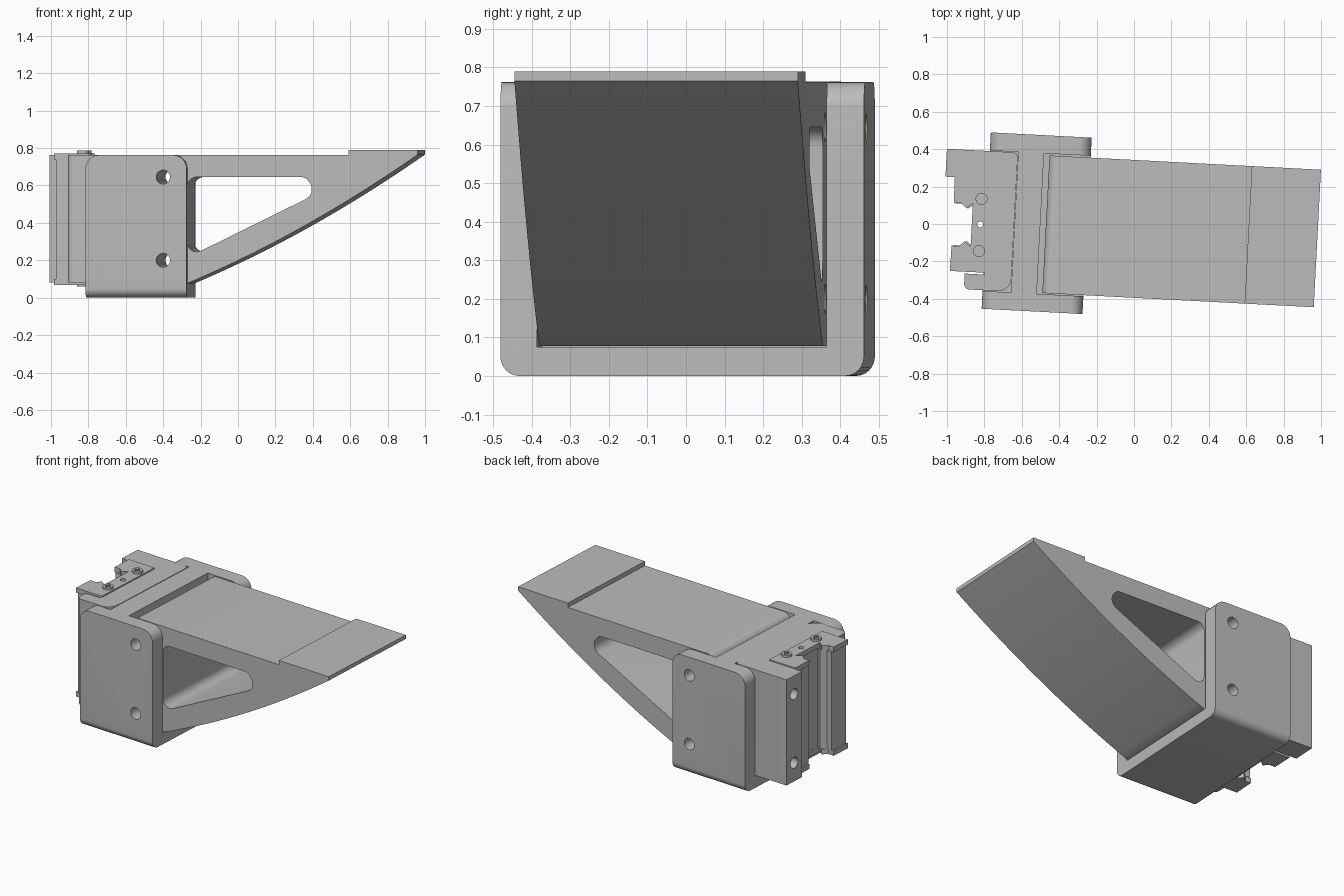
import bpy, bmesh, math
from mathutils import Vector

default = bpy.data.objects.get("Cube")
if default:
    bpy.data.objects.remove(default)

grey = bpy.data.materials.new("plain_grey")
grey.use_nodes = True
grey.diffuse_color = (0.5, 0.5, 0.5, 1)
grey.node_tree.nodes["Principled BSDF"].inputs["Base Color"].default_value = (0.5, 0.5, 0.5, 1)


def rounded(points, steps=8):
    """Outline from (a, b) or (a, b, radius) corners, with filleted corners."""
    out = []
    for i, p in enumerate(points):
        c = Vector(p[:2])
        if len(p) < 3:
            out.append(c)
            continue
        d1 = (Vector(points[i - 1][:2]) - c).normalized()
        d2 = (Vector(points[(i + 1) % len(points)][:2]) - c).normalized()
        half = d1.angle(d2) / 2
        centre = c + (d1 + d2).normalized() * p[2] / math.sin(half)
        reach = p[2] / math.tan(half)
        a, b = c + d1 * reach - centre, c + d2 * reach - centre
        sweep = a.angle(b)
        for k in range(steps + 1):
            t = k / steps
            out.append(centre + (a * math.sin((1 - t) * sweep) + b * math.sin(t * sweep)) / math.sin(sweep))
    return out


def extrude(name, outline, axis, lo, hi):
    """Prism of an outline along an axis; the outline uses the other two axes in order."""
    bm = bmesh.new()
    verts = []
    for p in outline:
        co = list(p)
        co.insert(axis, lo)
        verts.append(bm.verts.new(co))
    face = bm.faces.new(verts)
    new = bmesh.ops.extrude_face_region(bm, geom=[face])["geom"]
    shift = Vector((0, 0, 0))
    shift[axis] = hi - lo
    bmesh.ops.translate(bm, vec=shift, verts=[g for g in new if isinstance(g, bmesh.types.BMVert)])
    bmesh.ops.recalc_face_normals(bm, faces=bm.faces)
    mesh = bpy.data.meshes.new(name)
    bm.to_mesh(mesh)
    bm.free()
    mesh.materials.append(grey)
    ob = bpy.data.objects.new(name, mesh)
    bpy.context.collection.objects.link(ob)
    return ob


def rect(a0, a1, b0, b1):
    return [(a0, b0), (a1, b0), (a1, b1), (a0, b1)]


def circle(a, b, r, n=32):
    return [(a + r * math.cos(2 * math.pi * k / n), b + r * math.sin(2 * math.pi * k / n)) for k in range(n)]


def boolean(ob, tool, operation="DIFFERENCE"):
    mod = ob.modifiers.new("cut", "BOOLEAN")
    mod.operation, mod.solver, mod.object = operation, "EXACT", tool
    bpy.context.view_layer.objects.active = ob
    bpy.ops.object.modifier_apply(modifier=mod.name)
    bpy.data.objects.remove(tool)


X, Y, Z = 0, 1, 2
parts = []

# Bracket: side cheeks, floor and cross wall
bracket = extrude("bracket", rounded([(-0.495, 0, 0.05), (0.449, 0, 0.05), (0.449, 0.762), (-0.495, 0.762)]),
                  X, -0.79, -0.25)
side = rounded([(-0.79, -0.1), (-0.25, -0.1), (-0.25, 0.762, 0.07), (-0.79, 0.762, 0.07)])
boolean(bracket, extrude("cutter", side, Y, -0.6, 0.6), "INTERSECT")
for lo, hi in ((-0.9, -0.638), (-0.5, -0.1)):
    boolean(bracket, extrude("cutter", rect(-0.4, 0.352, 0.075, 0.9), X, lo, hi))
parts.append(bracket)

# Wedge arm with arched underside, raised tip and window
root, tip = Vector((-0.25, 0.077)), Vector((0.983, 0.765))
arch = []
for k in range(25):
    t = k / 24
    p = root.lerp(tip, t)
    arch.append((p.x, p.y - 0.17 * t * (1 - t)))
arm_outline = [(-0.47, 0.077)] + arch + [(0.983, 0.79), (0.613, 0.79), (0.613, 0.762), (-0.47, 0.762, 0.045)]
arm = extrude("wedge_arm", rounded(arm_outline), Y, -0.394, 0.342)
window = rounded([(-0.25, 0.225, 0.055), (-0.18, 0.24, 0.05), (0.44, 0.545, 0.07), (0.36, 0.645, 0.05),
                  (-0.25, 0.645, 0.055)])
window = rounded([(-0.25, 0.215, 0.05), (0.45, 0.56, 0.06), (0.38, 0.645, 0.05), (-0.25, 0.645, 0.05)])
boolean(arm, extrude("cutter", window, Y, -0.6, 0.6))
parts.append(arm)

# Pin holes right through cheeks and arm
for ob in (bracket, arm):
    for z in (0.2, 0.645):
        boolean(ob, extrude("cutter", circle(-0.375, z, 0.037), Y, -0.7, 0.7))

# Channel shaped mount with one long and one short leg
mount = extrude("mount_channel", rounded([
    (-1.02, 0.2), (-1.02, 0.349), (-0.64, 0.349, 0.03), (-0.64, -0.396, 0.07), (-0.89, -0.396, 0.03),
    (-0.89, -0.312), (-0.785, -0.312), (-0.785, 0.2)]), Z, 0.08, 0.764)
for z in (0.2, 0.645):
    boolean(mount, extrude("cutter", circle(0.275, z, 0.035), X, -1.1, -0.7))
parts.append(mount)

# Clamp rail with two mirrored jaws, and its end caps
MID = -0.051
jaw = [(-0.778, 0.2), (-0.97, 0.2), (-0.968, 0.064), (-0.93, 0.066), (-0.9, 0.038), (-0.866, 0.066)]
clamp = jaw + [(u, 2 * MID - v) for u, v in reversed(jaw)]
rail = [(u + 0.01, MID + (v - MID) * 0.97) for u, v in clamp]
for name, outline, lo, hi in (("clamp_rail", rail, 0.1, 0.74), ("upper_cap", clamp, 0.74, 0.772),
                              ("lower_cap", clamp, 0.068, 0.1)):
    ob = extrude(name, outline, Z, lo, hi)
    boolean(ob, extrude("cutter", circle(-0.821, -0.045, 0.016, 20), Z, 0, 1))
    parts.append(ob)

# Cross headed screws on both caps
for label, lo, hi, slot in (("upper", 0.765, 0.786, 0.779), ("lower", 0.06, 0.075, 0.05)):
    for v in (0.092, -0.188):
        screw = extrude(label + "_screw", circle(-0.821, v, 0.032, 24), Z, lo, hi)
        for a, b in ((0.02, 0.005), (0.005, 0.02)):
            boolean(screw, extrude("cutter", rect(-0.821 - a, -0.821 + a, v - b, v + b), Z, slot, slot + 0.015))
        parts.append(screw)

# Smooth the fillets and turn the assembly slightly
bpy.ops.object.select_all(action="DESELECT")
for ob in parts:
    ob.rotation_euler.z = math.radians(-3)
    ob.select_set(True)
bpy.context.view_layer.objects.active = bracket
bpy.ops.object.shade_smooth_by_angle(angle=math.radians(30))
